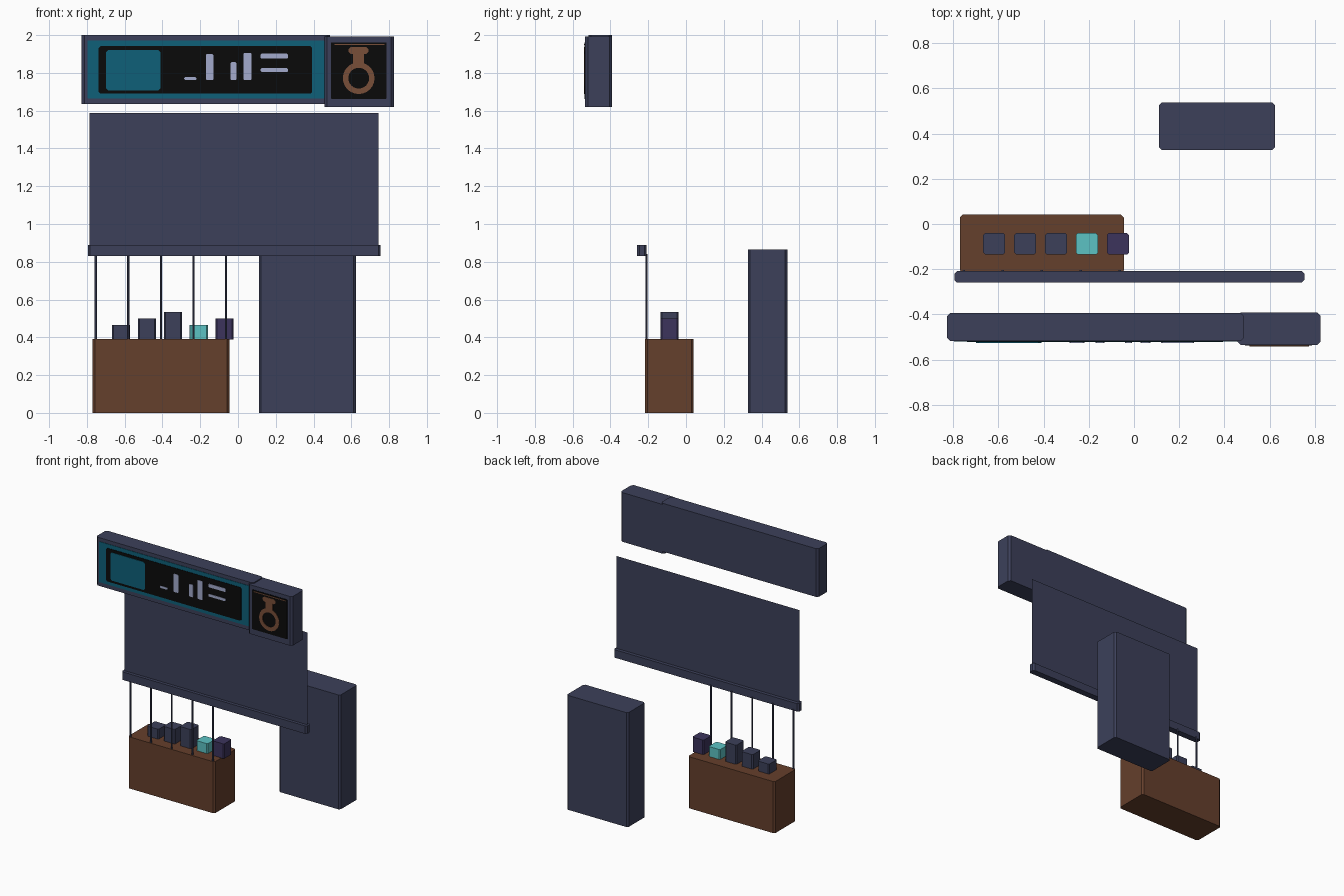
import bpy, bmesh, math

if "Cube" in bpy.data.objects:
    bpy.data.objects.remove(bpy.data.objects["Cube"])


def mat(name, *c):
    m = bpy.data.materials.new(name)
    m.diffuse_color = (*c, 1)
    m.use_nodes = True
    m.node_tree.nodes["Principled BSDF"].inputs["Base Color"].default_value = m.diffuse_color
    return m


SLATE = mat("slate", .045, .051, .102)
BROWN = mat("wood brown", .130, .050, .025)
TEAL = mat("teal", .0045, .117, .190)
CYAN = mat("cyan", .107, .540, .550)
PURPLE = mat("purple", .045, .034, .107)
PALE = mat("pale lilac", .37, .41, .61)
BLACK = mat("black", .003, .003, .003)
COPPER = mat("copper", .19, .078, .040)


def finish(bm, name, m):
    bmesh.ops.recalc_face_normals(bm, faces=bm.faces)
    me = bpy.data.meshes.new(name)
    bm.to_mesh(me)
    bm.free()
    me.materials.append(m)
    ob = bpy.data.objects.new(name, me)
    bpy.context.collection.objects.link(ob)
    return ob


def extrude(name, pts, vec, m):
    """Closed polygon extruded along vec."""
    bm = bmesh.new()
    f = bm.faces.new([bm.verts.new(p) for p in pts])
    r = bmesh.ops.extrude_face_region(bm, geom=[f])
    vs = [v for v in r["geom"] if isinstance(v, bmesh.types.BMVert)]
    bmesh.ops.translate(bm, verts=vs, vec=vec)
    return finish(bm, name, m)


def octagon(a0, a1, b0, b1, c):
    """Rectangle outline with its corners cut by c."""
    return [(a0 + c, b0), (a1 - c, b0), (a1, b0 + c), (a1, b1 - c),
            (a1 - c, b1), (a0 + c, b1), (a0, b1 - c), (a0, b0 + c)]


def box(name, x0, x1, y0, y1, z0, z1, m, c=.012):
    """Box with chamfered upright edges."""
    return extrude(name, [(x, y, z0) for x, y in octagon(x0, x1, y0, y1, c)],
                   (0, 0, z1 - z0), m)


def plate(name, x0, x1, z0, z1, y, m, c=.003):
    """Thin front-facing plate standing on depth y."""
    return extrude(name, [(x, y, z) for x, z in octagon(x0, x1, z0, z1, c)],
                   (0, -.003, 0), m)


# Cabinet, counter and hanging screen
box("back_cabinet", .111, .624, .327, .537, 0, .865, SLATE)
box("counter", -.77, -.045, -.217, .041, 0, .39, BROWN)
box("screen_rail", -.795, .755, -.259, -.209, .83, .89, SLATE)
bm = bmesh.new()
bm.faces.new([bm.verts.new((x, -.235, z)) for x, z in
              ((-.785, .86), (.745, .86), (.745, 1.588), (-.785, 1.588))])
finish(bm, "screen_panel", SLATE)

# Cords between rail and counter
for i in range(5):
    x = -.753 + .1725 * i
    box(f"cord_{i + 1}", x - .006, x + .006, -.214, -.203, .38, .84, SLATE, .003)

# Goods on the counter
for i, (h, m) in enumerate([(.075, SLATE), (.11, SLATE), (.145, SLATE),
                            (.075, CYAN), (.11, PURPLE)]):
    x = -.667 + .137 * i
    box(f"goods_{i + 1}", x, x + .096, -.135, -.040, .388, .39 + h, m, .008)

# Long sign with layered plates
box("sign_box", -.828, .487, -.517, -.393, 1.635, 2.0, SLATE, .015)
plate("sign_teal_panel", -.797, .457, 1.665, 1.972, -.517, TEAL)
plate("sign_dark_panel", -.738, .393, 1.69, 1.942, -.520, BLACK, .01)
plate("sign_teal_square", -.70, -.41, 1.708, 1.92, -.523, TEAL, .012)

# Plain pale strips on the sign
for i, (x0, x1, z0, z1) in enumerate([
        (-.285, -.22, 1.762, 1.778), (-.17, -.13, 1.762, 1.90),
        (-.04, -.008, 1.762, 1.857), (.028, .072, 1.762, 1.905),
        (.12, .265, 1.875, 1.902), (.12, .265, 1.805, 1.825)]):
    plate(f"sign_strip_{i + 1}", x0, x1, z0, z1, -.523, PALE, .005)

# Small square sign with a flask outline
box("square_sign_box", .457, .825, -.535, -.391, 1.62, 1.992, SLATE, .015)
plate("square_sign_panel", .492, .787, 1.663, 1.962, -.535, BLACK)
plate("square_sign_top_line", .51, .775, 1.948, 1.954, -.538, COPPER, .001)
plate("flask_lip", .585, .692, 1.90, 1.937, -.538, COPPER, .012)
plate("flask_neck", .61, .668, 1.84, 1.905, -.538, COPPER)
bm = bmesh.new()
N = 24
rings = [[bm.verts.new((.639 + r * math.cos(2 * math.pi * k / N), y,
                        1.772 + r * math.sin(2 * math.pi * k / N)))
          for k in range(N)]
         for r, y in ((.055, -.538), (.055, -.541), (.084, -.541), (.084, -.538))]
for a in range(4):
    p, q = rings[a], rings[(a + 1) % 4]
    for k in range(N):
        j = (k + 1) % N
        bm.faces.new((p[k], p[j], q[j], q[k]))
finish(bm, "flask_ring", COPPER)
